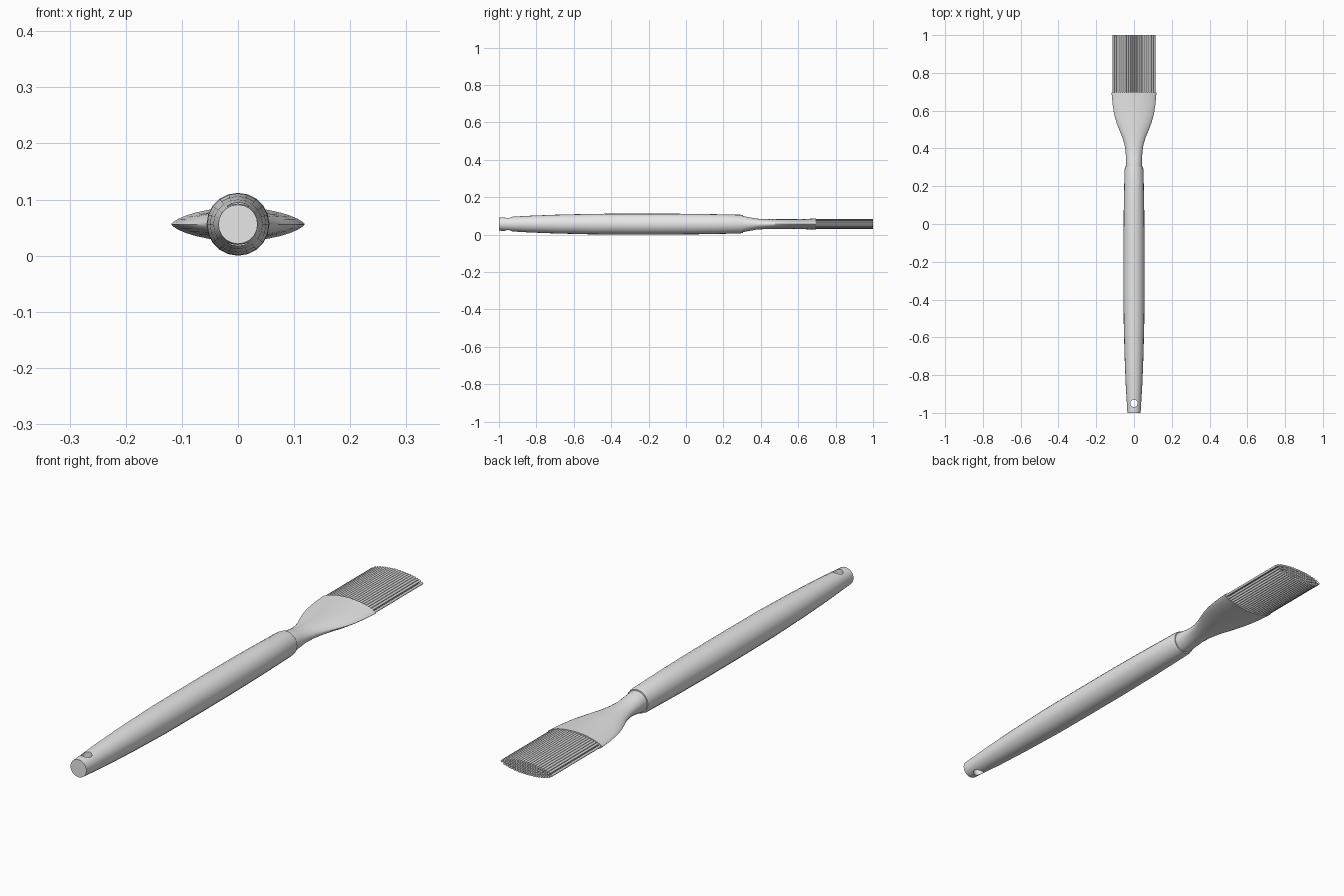
import bpy
import bmesh
import math

if "Cube" in bpy.data.objects:
    bpy.data.objects.remove(bpy.data.objects["Cube"])

AXIS_Z = 0.056  # height of the brush centre line

grey = bpy.data.materials.new("light grey")
grey.use_nodes = True
grey.diffuse_color = (0.8, 0.8, 0.8, 1)
grey.node_tree.nodes["Principled BSDF"].inputs["Base Color"].default_value = (0.8, 0.8, 0.8, 1)


def finish(bm, name):
    bmesh.ops.recalc_face_normals(bm, faces=bm.faces)
    mesh = bpy.data.meshes.new(name)
    bm.to_mesh(mesh)
    bm.free()
    obj = bpy.data.objects.new(name, mesh)
    obj.data.materials.append(grey)
    obj.location.z = AXIS_Z
    bpy.context.collection.objects.link(obj)
    return obj


def smooth(obj, angle=40):
    bpy.ops.object.select_all(action="DESELECT")
    obj.select_set(True)
    bpy.context.view_layer.objects.active = obj
    bpy.ops.object.shade_smooth_by_angle(angle=math.radians(angle))


def add_loft(bm, stations, sides, x=0, z=0):
    """Loft along y; each station is (y, half width, half height, edge sharpness)."""
    rings = []
    for y, w, h, sharp in stations:
        ring = []
        for i in range(sides):
            a = math.tau * i / sides
            s = math.sin(a)
            ring.append(bm.verts.new((x + w * math.cos(a), y, z + h * s * abs(s) ** sharp)))
        rings.append(ring)
    for r0, r1 in zip(rings, rings[1:]):
        for i in range(sides):
            j = (i + 1) % sides
            bm.faces.new((r0[i], r0[j], r1[j], r1[i]))
    bm.faces.new(rings[0])
    bm.faces.new(rings[-1])


# Round handle, fattest in the middle
profile = [(-1, 0.035), (-0.95, 0.038), (-0.85, 0.044), (-0.7, 0.05), (-0.5, 0.055),
           (-0.3, 0.056), (-0.1, 0.056), (0.1, 0.054), (0.29, 0.05), (0.305, 0.047)]
bm = bmesh.new()
add_loft(bm, [(y, r, r, 0) for y, r in profile], 20)
handle = finish(bm, "handle")

# Hanging hole through the handle end
bpy.ops.mesh.primitive_cylinder_add(vertices=16, radius=0.02, depth=0.3,
                                    location=(0, -0.95, AXIS_Z))
cutter = bpy.context.object
cutter.name = "hole_cutter"
cut = handle.modifiers.new("hanging hole", "BOOLEAN")
cut.object = cutter
cut.solver = "EXACT"
bpy.context.view_layer.objects.active = handle
bpy.ops.object.modifier_apply(modifier=cut.name)
bpy.data.objects.remove(cutter)
smooth(handle)

# Head: a round neck flaring into a flat, lens-shaped socket
bm = bmesh.new()
add_loft(bm, [(0.28, 0.043, 0.043, 0), (0.31, 0.043, 0.042, 0), (0.345, 0.043, 0.035, 0),
              (0.38, 0.044, 0.029, 0.05), (0.42, 0.05, 0.027, 0.1), (0.46, 0.062, 0.026, 0.2),
              (0.5, 0.079, 0.026, 0.3), (0.54, 0.094, 0.026, 0.4), (0.58, 0.105, 0.026, 0.4),
              (0.63, 0.113, 0.027, 0.4), (0.695, 0.119, 0.03, 0.4)], 28)
smooth(finish(bm, "brush_head"))

# Bristles: columns of thin rods filling the lens shape
RADIUS = 0.005
COLUMNS = 21
bm = bmesh.new()
for c in range(COLUMNS):
    u = 2 * c / (COLUMNS - 1) - 1
    half = 0.021 * (1 - u * u) ** 0.7
    rows = max(1, round(2 * half / 0.0105) + 1)
    for r in range(rows):
        z = half * (2 * r / (rows - 1) - 1) if rows > 1 else 0
        add_loft(bm, [(0.67, RADIUS, RADIUS, 0), (1, RADIUS, RADIUS, 0)], 8, 0.108 * u, z)
smooth(finish(bm, "bristles"), 50)
